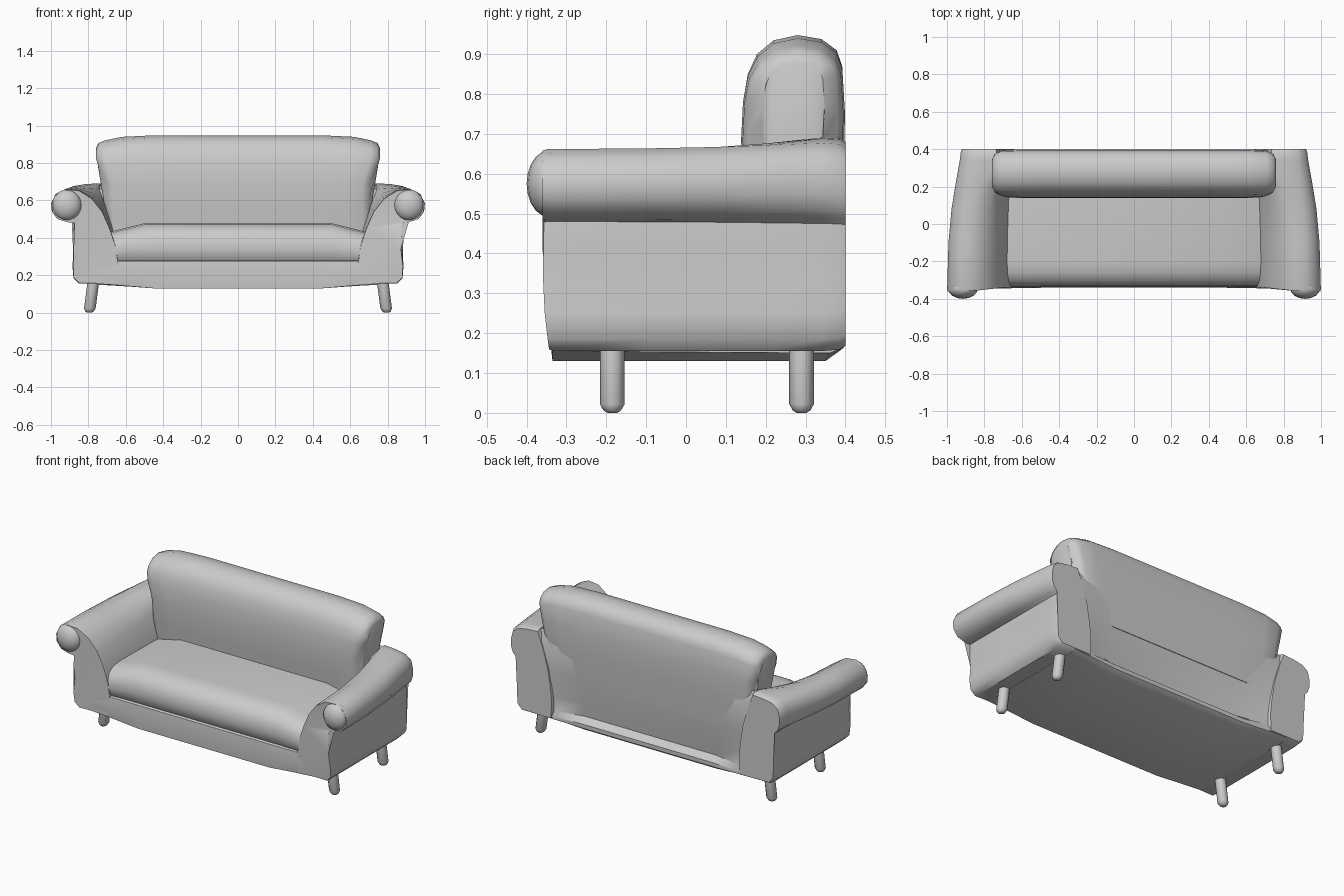
import bpy, bmesh, math
from mathutils import Vector


def finish(bm, name, angle=45):
    bmesh.ops.recalc_face_normals(bm, faces=bm.faces)
    me = bpy.data.meshes.new(name)
    bm.to_mesh(me)
    bm.free()
    ob = bpy.data.objects.new(name, me)
    bpy.context.collection.objects.link(ob)
    for p in me.polygons:
        p.use_smooth = True
    me.set_sharp_from_angle(angle=math.radians(angle))
    return ob


def loft(name, sections, angle=45):
    """Bridge closed rings of points and cap both ends."""
    bm = bmesh.new()
    rings = [[bm.verts.new(p) for p in s] for s in sections]
    n = len(rings[0])
    for a, b in zip(rings, rings[1:]):
        for i in range(n):
            j = (i + 1) % n
            bm.faces.new((a[i], a[j], b[j], b[i]))
    caps = [bm.faces.new(rings[0]), bm.faces.new(rings[-1])]
    bmesh.ops.triangulate(bm, faces=caps)
    return finish(bm, name, angle)


def clamp(t):
    return max(0.0, min(1.0, t))


def lerp(a, b, t):
    return [(p[0] + (q[0] - p[0]) * t, p[1] + (q[1] - p[1]) * t) for p, q in zip(a, b)]


def scaled(prof, c, s):
    return [(c[0] + (p[0] - c[0]) * s, c[1] + (p[1] - c[1]) * s) for p in prof]


# Base frame: side profile (y, z), hollowed along the lower middle of the back
base_mid = [(-0.335, 0.13), (-0.34, 0.2), (-0.335, 0.275), (-0.25, 0.3), (0.2, 0.3),
            (0.25, 0.66), (0.37, 0.7), (0.392, 0.62), (0.38, 0.45), (0.36, 0.3),
            (0.345, 0.21), (0.385, 0.18), (0.385, 0.155), (0.35, 0.13)]
base_end = [(-0.335, 0.155), (-0.345, 0.2), (-0.335, 0.275), (-0.25, 0.3), (0.2, 0.3),
            (0.25, 0.66), (0.37, 0.69), (0.397, 0.62), (0.397, 0.45), (0.398, 0.3),
            (0.4, 0.21), (0.4, 0.18), (0.397, 0.165), (0.36, 0.15)]
loft("base_frame", [[(x, y, z) for y, z in lerp(base_mid, base_end, t)]
                    for x, t in ((-0.76, 1), (-0.62, 0.6), (-0.45, 0), (0.45, 0), (0.62, 0.6), (0.76, 1))])

# Seat cushion: rounded front, drooping slightly toward the arms
seat = [(-0.3, 0.26), (-0.325, 0.285), (-0.337, 0.34), (-0.332, 0.4), (-0.305, 0.445),
        (-0.26, 0.47), (-0.2, 0.478), (0.25, 0.478), (0.25, 0.26)]
loft("seat_cushion", [[(x, y, z - d * clamp((z - 0.26) / 0.2)) for y, z in seat]
                      for x, d in ((-0.7, 0.05), (-0.5, 0), (0.5, 0), (0.7, 0.05))])

# Backrest: rounded top, ends tucked in above the arms
back = [(0.165, 0.42), (0.15, 0.55), (0.138, 0.68), (0.143, 0.78), (0.155, 0.85), (0.178, 0.9),
        (0.22, 0.935), (0.28, 0.948), (0.34, 0.938), (0.378, 0.91), (0.392, 0.87),
        (0.399, 0.75), (0.396, 0.62), (0.38, 0.42)]


def back_section(x, s, drop):
    pts = []
    for y, z in scaled(back, (0.27, 0.8), s):
        z -= drop * clamp((z - 0.8) / 0.1)
        pts.append((x * (1 - 0.06 * clamp((0.82 - z) / 0.13)), y, z))
    return pts


half = [(0.45, 1, 0), (0.62, 1, 0.008), (0.71, 0.97, 0.022), (0.745, 0.86, 0.02), (0.76, 0.6, 0.01)]
loft("backrest", [back_section(-x, s, d) for x, s, d in reversed(half)] +
     [back_section(x, s, d) for x, s, d in half], 60)

# Rolled arms: front and rear profiles (x, z) blended along the depth
arm_front = [(0.64, 0.155), (0.85, 0.155), (0.88, 0.185), (0.883, 0.25), (0.872, 0.34), (0.878, 0.42),
             (0.875, 0.48), (0.915, 0.485), (0.965, 0.5), (0.995, 0.54), (0.999, 0.585), (0.975, 0.635),
             (0.92, 0.662), (0.85, 0.655), (0.78, 0.61), (0.725, 0.54), (0.685, 0.45), (0.655, 0.36),
             (0.64, 0.26)]
arm_rear = [(0.64, 0.155), (0.85, 0.155), (0.88, 0.185), (0.885, 0.25), (0.88, 0.34), (0.88, 0.42),
            (0.88, 0.475), (0.895, 0.49), (0.915, 0.51), (0.928, 0.55), (0.928, 0.6), (0.915, 0.65),
            (0.875, 0.678), (0.81, 0.69), (0.735, 0.695), (0.7, 0.6), (0.665, 0.48), (0.645, 0.36),
            (0.635, 0.26)]


def arm_section(side, y, t, s, front):
    pts = scaled(lerp(arm_front, arm_rear, t), (0.78, 0.42), s)
    return [(side * x, y - front * 0.022 * clamp((x - 0.68) / 0.2) * clamp((z - 0.1) / 0.2), z)
            for x, z in pts]


stations = [(-0.338, 0, 0.985, 1), (-0.325, 0, 1, 1), (-0.1, 0.1, 1, 0), (0.08, 0.33, 1, 0),
            (0.2, 0.6, 1, 0), (0.34, 0.95, 1, 0), (0.385, 1, 0.985, 0), (0.4, 1, 0.95, 0)]
for side, label in ((-1, "left"), (1, "right")):
    loft(label + "_arm", [arm_section(side, *st) for st in stations])

    # Domed front end of the arm roll
    bm = bmesh.new()
    bmesh.ops.create_uvsphere(bm, u_segments=16, v_segments=10, radius=1)
    for v in bm.verts:
        v.co = Vector((side * (0.915 + 0.08 * v.co.x), -0.345 + 0.055 * v.co.y, 0.575 + 0.083 * v.co.z))
    finish(bm, label + "_arm_roll_end", 60)

    # Splayed legs with rounded feet
    for y, place in ((-0.185, "front"), (0.29, "back")):
        rings = []
        for z, r in ((0.0, 0.012), (0.006, 0.022), (0.022, 0.031), (0.18, 0.031)):
            cx = side * (0.795 - 0.13 * z)
            rings.append([(cx + r * math.cos(a), y + r * math.sin(a), z)
                          for a in (i * math.tau / 12 for i in range(12))])
        loft(f"{label}_{place}_leg", rings, 60)
